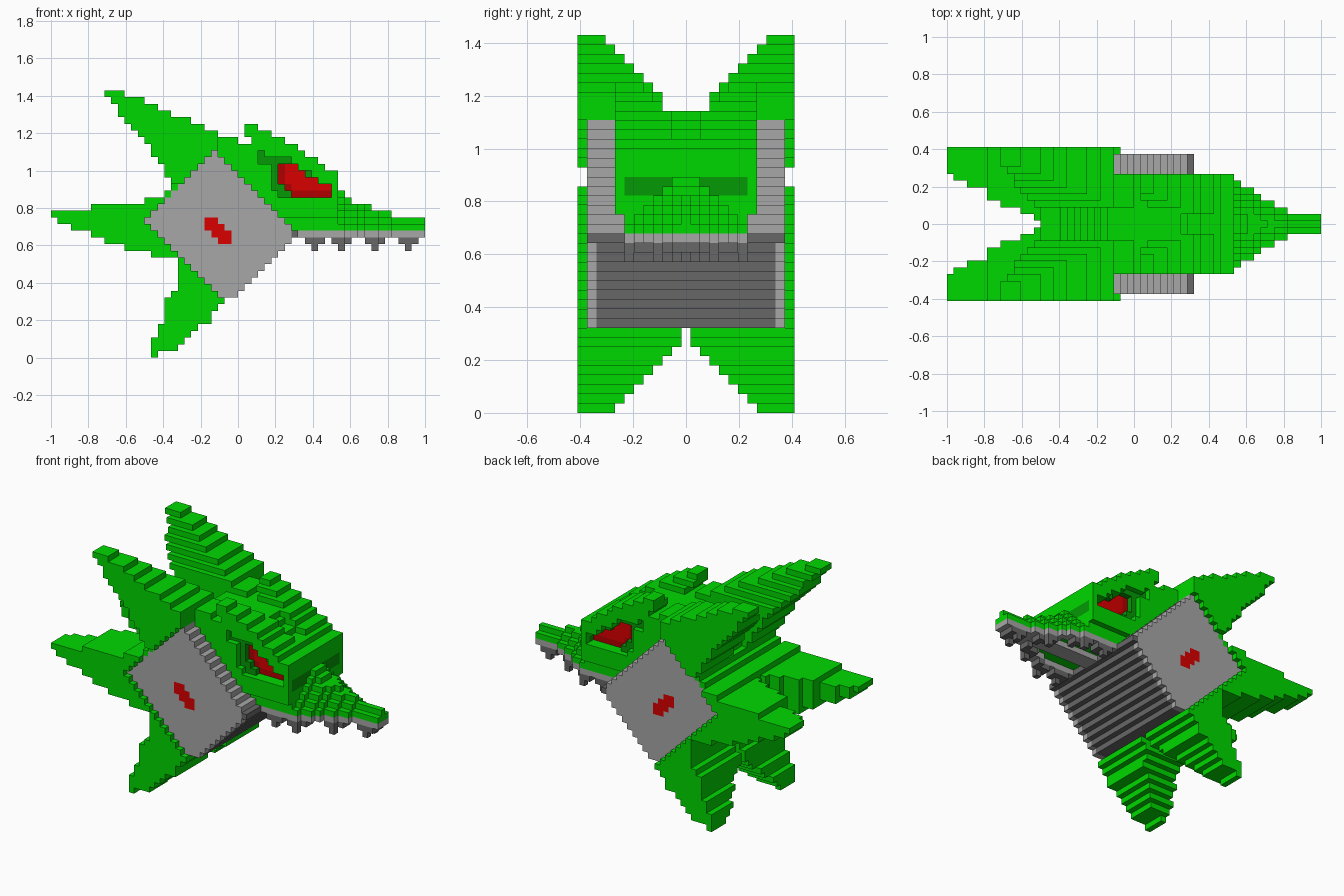
import bpy, bmesh

if "Cube" in bpy.data.objects:
    bpy.data.objects.remove(bpy.data.objects["Cube"], do_unlink=True)

V = 2 / 56  # block size: the grid is 56 long, 23 wide, 40 high

COLOURS = {
    "green": (0.0, 0.69, 0.0), "dark green": (0.001, 0.32, 0.001),
    "light grey": (0.39, 0.39, 0.39), "dark grey": (0.135, 0.135, 0.135),
    "red": (0.7, 0.0, 0.0), "dark red": (0.45, 0.0, 0.0),
}
mats = {}
for name, rgb in COLOURS.items():
    m = bpy.data.materials.new(name)
    m.use_nodes = True
    m.diffuse_color = (*rgb, 1)
    bsdf = m.node_tree.nodes["Principled BSDF"]
    bsdf.inputs["Base Color"].default_value = (*rgb, 1)
    mats[name] = m

cells = {}  # (x, y, z) block -> (part, colour)


def fill(part, colour, xs, z, y0, y1):
    """Fill a mirrored row of blocks, y0..y1 out from the centre line."""
    for x in xs:
        for y in range(y0, y1 + 1):
            cells[x, y, z] = cells[x, -y, z] = (part, colour)


def carve(xs, z, y0, y1):
    """Remove a mirrored row of blocks."""
    for x in xs:
        for y in range(y0, y1 + 1):
            cells.pop((x, y, z), None)
            cells.pop((x, -y, z), None)


def diamond(z):
    """Block span of the tilted square hull at height z."""
    return range(max(z - 6, 34 - z), min(z + 18, 54 - z) + 1)


def snout_width(x):
    for limit, w in ((42, 7), (43, 6), (45, 5), (46, 4), (48, 3), (50, 2)):
        if x <= limit:
            return w
    return 1


# Hull: green core, dark belly steps, grey side plates
for z in range(9, 31):
    span = diamond(z)
    fill("hull_core", "green", span, z, 0, 9)
    if z > 20:
        fill("hull_core", "green", range(z - 7, z - 5), z, 0, 10)
    fill("belly", "dark grey", [x for x in span if x - z >= 16], z, 0, 9)
    fill("side_plate", "light grey", span, z, 10, 10)
    inner = 7 if z in (19, 20) else 8
    fill("side_plate", "light grey", [x for x in span if x + z >= 52 and x - z < 17], z, inner, 10)
fill("belly", "dark grey", [36], 18, 8, 10)
fill("hull_core", "green", range(25, 30), 31, 0, 7)

# Side buttons
for z, a, b in ((20, 23, 24), (19, 23, 25), (18, 24, 26), (17, 25, 26)):
    fill("side_button", "red", range(a, b + 1), z, 10, 10)

# Upper wings: first block and end of each row, from the tip down
upper_left = [8, 9, 10, 10, 11, 12, 13, 14, 15, 15, 16, 17, 17, 18]
upper_end = [11, 14, 16, 18, 21, 23, 25, 25, 25]
for i, left in enumerate(upper_left):
    z = 39 - i
    end = upper_end[i] if i < len(upper_end) else z - 6
    fill("upper_wing", "green", range(left, end), z, max(3, z - 30), 11)

# Middle wings, forked toward the tail
mid_left = {23: 14, 22: 6, 21: 0, 20: 1, 19: 3, 18: 6, 17: 8, 16: 11, 15: 15}
fork = [8, 7, 7, 6, 6, 6, 4, 4, 3, 3, 3, 2, 2, 1]
for z, left in mid_left.items():
    for x in range(left, diamond(z)[0]):
        fill("middle_wing", "green", [x], z, fork[x] if x < 14 else 0, 11)

# Lower wings, from the tip up
lower = [(15, 16), (15, 19), (15, 20), (16, 21), (16, 22), (17, 24), (17, 24),
         (17, 25), (17, 26), (18, 25)]
for z, (a, b) in enumerate(lower):
    fill("lower_wing", "green", range(a, b), z, max(1, 8 - z), 11)
for z in range(10, 15):
    fill("lower_wing", "green", range(19, diamond(z)[0]), z, 0, 11)

# Head and ridged snout: last block of each row, from the beak up
head_end = [55, 55, 50, 47, 44, 43, 42, 42, 42, 40, 39, 37, 36]
for i, last in enumerate(head_end):
    z = 19 + i
    for x in range(24, last + 1):
        w = snout_width(x)
        if x > 42:
            w = max(0, w - i)
        elif x > 34 and z < 21:
            w = 6
        # Shallow furrow between the brows
        start = 2 if z >= 29 and x > last - 2 else 0
        for y in range(start, w + 1):
            if cells.get((x, y, z), ("",))[0] not in ("belly", "side_plate"):
                fill("head", "green", [x], z, y, y)

# Brow crests
for z, a, b, inner in ((34, 29, 30, 5), (33, 29, 32, 4), (32, 30, 34, 3), (32, 25, 27, 3)):
    fill("brow_crest", "green", range(a, b + 1), z, inner, 7)

# Eye sockets with slanted red eyes set inside
sockets = {30: (31, 32), 29: (31, 36), 28: (33, 37), 27: (33, 39),
           26: (33, 40), 25: (33, 42), 24: (34, 42)}
eyes = {28: (34, 36), 27: (34, 37), 26: (34, 39), 25: (35, 41), 24: (36, 41)}
for z, (a, b) in sockets.items():
    carve(range(a, b), z, 7, 7)
    fill("eye_socket", "dark green", range(a, b), z, 6, 6)
for z, (a, b) in eyes.items():
    carve(range(a, b + 1), z, 6, 7)
    fill("eye", "red", range(a, b + 1), z, 5, 5)
    fill("eye", "dark red", range(a, b + 1) if z == 24 else [a], z, 5, 5)
fill("eye_socket", "dark green", [42], 23, 3, 6)
fill("eye_socket", "dark green", [42], 24, 2, 6)

# Jaw rim, palate bar and teeth
for x in range(37, 56):
    w = min(6, snout_width(x))
    fill("jaw_rim", "light grey", [x], 18, max(0, w - 1), w)
    fill("palate_bar", "light grey", [x], 18, 0, 1)
for t in (39, 43, 48, 53):
    for x in (t - 1, t, t + 1):
        w = min(6, snout_width(x))
        fill("teeth", "dark grey", [x], 17, max(0, w - 1), w)
    w = min(6, snout_width(t))
    fill("teeth", "dark grey", [t], 16, w, w)

# Turn each part's exposed block sides into a mesh
SIDES = [(axis, s) for axis in range(3) for s in (1, -1)]


def build(part):
    bm = bmesh.new()
    verts, used = {}, []

    def vert(p):
        if p not in verts:
            verts[p] = bm.verts.new(((p[0] - 28) * V, (p[1] - 0.5) * V, p[2] * V))
        return verts[p]

    for cell, (owner, colour) in cells.items():
        if owner != part:
            continue
        if colour not in used:
            used.append(colour)
        for axis, s in SIDES:
            near = list(cell)
            near[axis] += s
            if tuple(near) in cells:
                continue
            quad = []
            for u, v in ((0, 0), (1, 0), (1, 1), (0, 1))[::s]:
                p = list(cell)
                p[axis] += s > 0
                p[(axis + 1) % 3] += u
                p[(axis + 2) % 3] += v
                quad.append(vert(tuple(p)))
            bm.faces.new(quad).material_index = used.index(colour)
    # Merge flat neighbouring squares
    bmesh.ops.dissolve_limit(bm, angle_limit=0.01, verts=bm.verts[:],
                             edges=bm.edges[:], delimit={'MATERIAL'})
    me = bpy.data.meshes.new(part)
    bm.to_mesh(me)
    bm.free()
    for colour in used:
        me.materials.append(mats[colour])
    bpy.context.collection.objects.link(bpy.data.objects.new(part, me))


for part in sorted({owner for owner, _ in cells.values()}):
    build(part)
